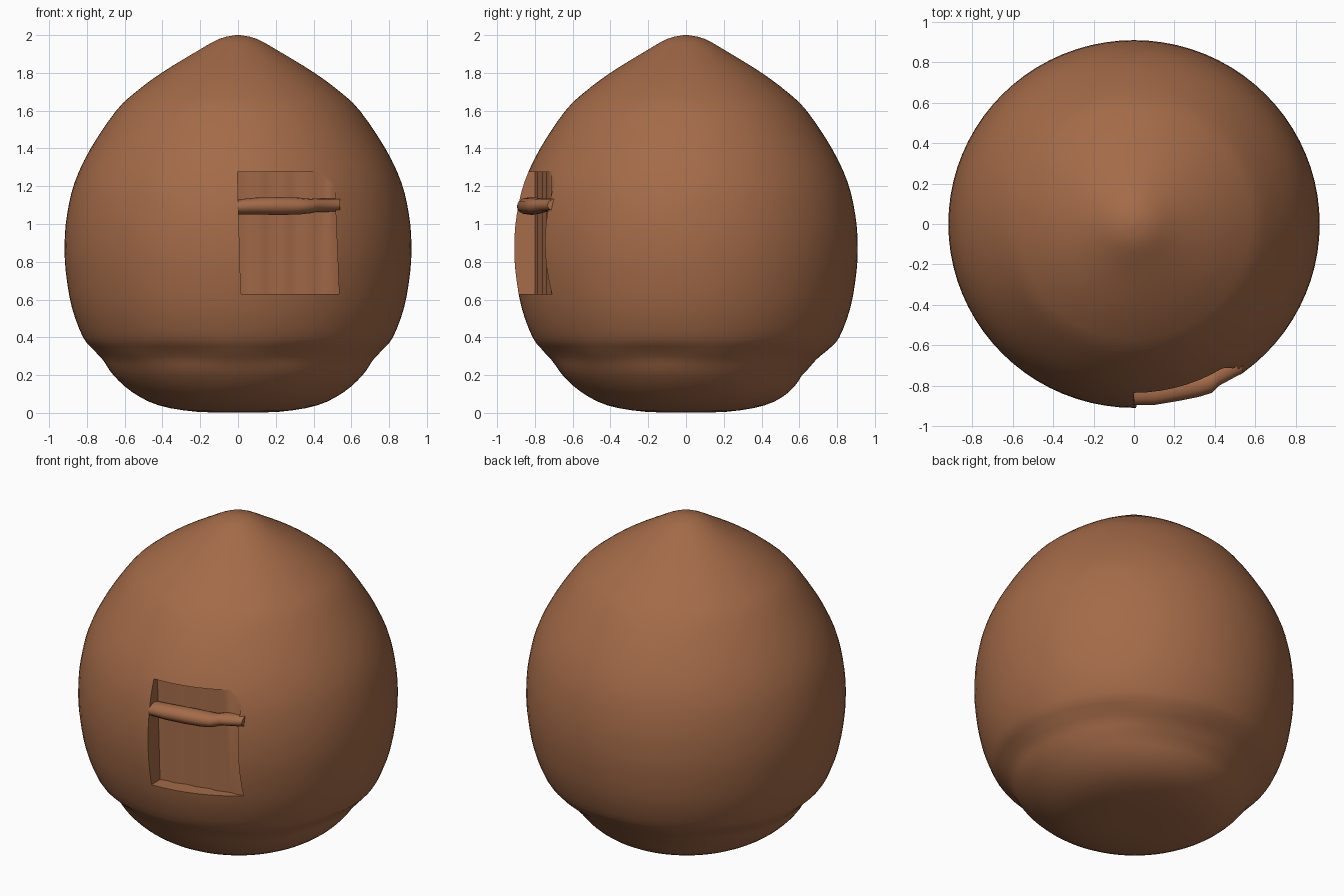
import bpy, bmesh, math

if "Cube" in bpy.data.objects:
    bpy.data.objects.remove(bpy.data.objects["Cube"])

clay = bpy.data.materials.new("brown_clay")
clay.diffuse_color = (0.37, 0.145, 0.065, 1)
clay.use_nodes = True
clay.node_tree.nodes["Principled BSDF"].inputs["Base Color"].default_value = clay.diffuse_color


def make(name, rings, cap=True):
    """Loft closed rings of points into a solid."""
    bm = bmesh.new()
    loops = [[bm.verts.new(p) for p in r] for r in rings]
    n = len(loops[0])
    for a, b in zip(loops, loops[1:]):
        for i in range(n):
            j = (i + 1) % n
            bm.faces.new((a[i], a[j], b[j], b[i]))
    if cap:
        bm.faces.new(loops[0][::-1])
        bm.faces.new(loops[-1])
    bmesh.ops.recalc_face_normals(bm, faces=bm.faces)
    me = bpy.data.meshes.new(name)
    bm.to_mesh(me)
    bm.free()
    me.materials.append(clay)
    ob = bpy.data.objects.new(name, me)
    bpy.context.collection.objects.link(ob)
    return ob


def activate(ob):
    bpy.ops.object.select_all(action='DESELECT')
    ob.select_set(True)
    bpy.context.view_layer.objects.active = ob


def spline(pts, steps):
    """Catmull-Rom through profile points."""
    out = []
    for i in range(len(pts) - 1):
        p0, p1, p2, p3 = (pts[max(0, min(len(pts) - 1, i + k))] for k in (-1, 0, 1, 2))
        for s in range(steps):
            t = s / steps
            out.append(tuple(0.5 * (2 * b + (c - a) * t + (2 * a - 5 * b + 4 * c - d) * t * t
                                    + (3 * b - a - 3 * c + d) * t ** 3)
                             for a, b, c, d in zip(p0, p1, p2, p3)))
    return out + [pts[-1]]


# Body: pointed clay dome over a narrower rounded base
profile = [(0.01, 0.003), (0.22, 0.006), (0.42, 0.04), (0.56, 0.11), (0.66, 0.20),
           (0.715, 0.28), (0.765, 0.335), (0.82, 0.40), (0.88, 0.56), (0.912, 0.75),
           (0.918, 0.90), (0.905, 1.05), (0.865, 1.22), (0.78, 1.40), (0.645, 1.60),
           (0.54, 1.70), (0.405, 1.80), (0.225, 1.91), (0.10, 1.98), (0.01, 2.0)]
SEG = 80
rings = []
for r, z in spline(profile, 3):
    ring = []
    for i in range(SEG):
        a = 2 * math.pi * i / SEG
        # deeper step at the back, slightly uneven lip all round
        step = max(0, math.sin(a)) ** 2 * max(0, 1 - abs(z - 0.2) / 0.13)
        lip = math.exp(-((z - 0.31) / 0.05) ** 2) * math.sin(7 * a) * 0.008
        k = r * (1 - 0.06 * step + lip)
        ring.append((k * math.cos(a), k * math.sin(a) * 0.99, z))
    rings.append(ring)
body = make("clay_body", rings)

# Window recess with a gently rippled back wall
xs = [0.015 + 0.52 * i / 12 for i in range(13)]
back = [(x, -0.80 + 0.10 * i / 12 + 0.006 * math.sin(i * 2.1)) for i, x in enumerate(xs)]
foot = [(0.015, -1.1), (0.535, -1.1)] + back[::-1]
cutter = make("recess_cutter", [[(x, y, 0.63) for x, y in foot],
                                [(x - (0.03 if x > 0.5 else 0.02 if x < 0.02 else 0) * 0.9, y, 1.275)
                                 for x, y in foot]])
cutter.hide_render = True
activate(body)
mod = body.modifiers.new("recess", 'BOOLEAN')
mod.operation = 'DIFFERENCE'
mod.solver = 'EXACT'
mod.object = cutter
bpy.ops.object.modifier_apply(modifier="recess")
bpy.data.objects.remove(cutter)
bpy.ops.object.shade_smooth_by_angle(angle=math.radians(40))

# Lintel: lumpy crossbar near the surface of the recess
path = [(-0.005, -0.895, 1.09, 0.040), (0.10, -0.895, 1.095, 0.045), (0.22, -0.875, 1.095, 0.047),
        (0.32, -0.855, 1.095, 0.045), (0.385, -0.835, 1.095, 0.038), (0.42, -0.80, 1.10, 0.036),
        (0.54, -0.735, 1.10, 0.036)]
bar = make("window_lintel", [[(x, y + 0.058 - 0.058 * math.cos(t), z + h * math.sin(t))
                              for t in (2 * math.pi * k / 12 for k in range(12))]
                             for x, y, z, h in path])
activate(bar)
bpy.ops.object.shade_smooth_by_angle(angle=math.radians(50))
